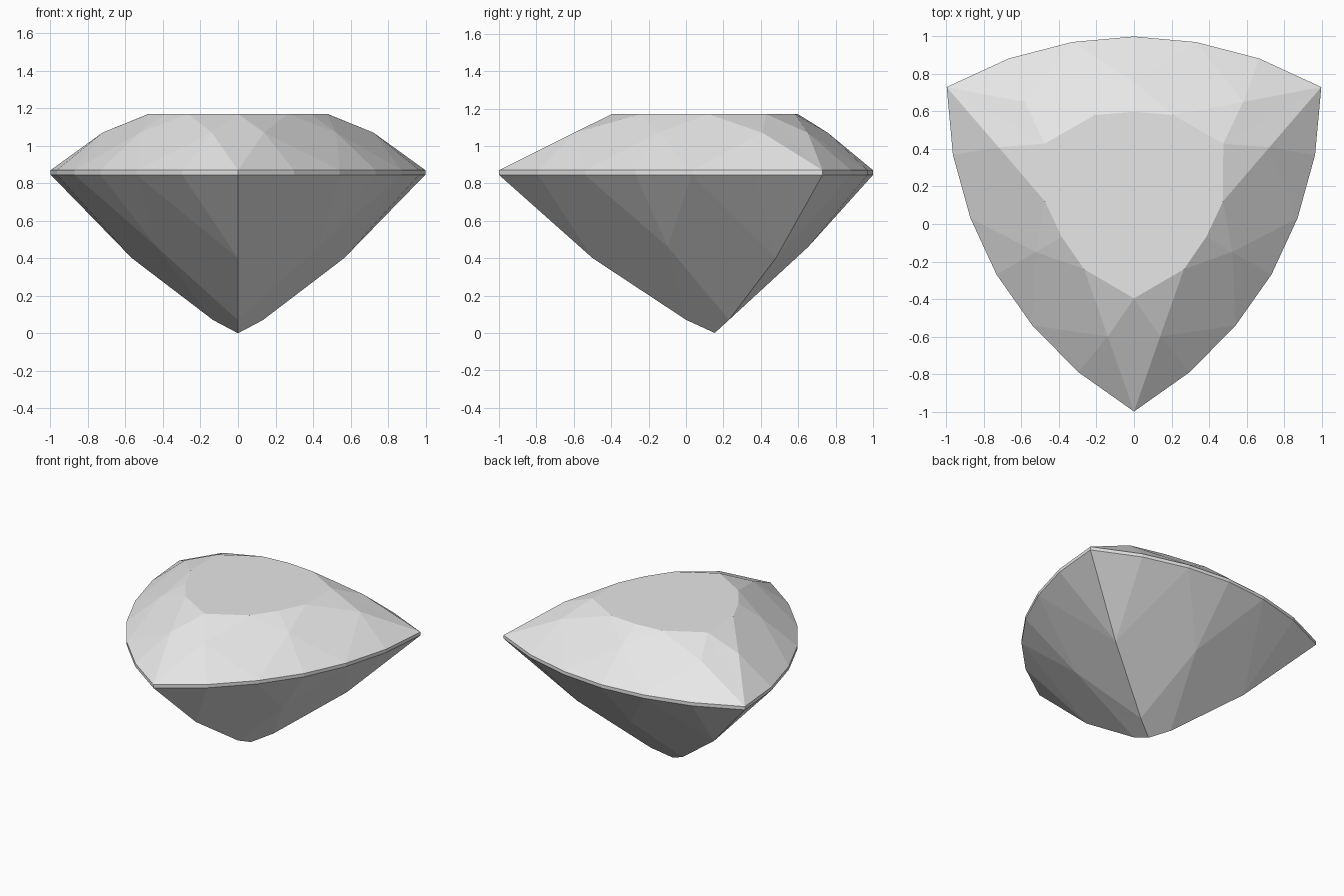
import bpy
import bmesh
from math import sin, cos, radians

cube = bpy.data.objects.get("Cube")
if cube:
    bpy.data.objects.remove(cube, do_unlink=True)

CENTRE_Y = 0.1535
TABLE_Z, CROWN_Z, GIRDLE_TOP, GIRDLE_LOW = 1.17, 1.07, 0.87, 0.845

# Girdle outline: (angle from a corner, radius) up to the middle of a side
outline = [(0, 1.1535), (17.5, 0.989), (38, 0.881), (60, 0.8465)]
top = [(a, r, GIRDLE_TOP) for a, r in outline]
low = [(a, r, GIRDLE_LOW) for a, r in outline]

# Table edge and crown break points
centre = (0, 0, TABLE_Z)
table = [(0, 0.55, TABLE_Z), (34, 0.476, TABLE_Z), (60, 0.445, TABLE_Z)]
crown_corner = (10.5, 0.766, CROWN_Z)
crown_middle = (60, 0.605, CROWN_Z)

# Pavilion break points and tip
ridge = (0, 0.653, 0.40)
belly = (60, 0.50, 0.46)
culet = (0, 0.153, 0.07)
culet_middle = (60, 0.0765, 0.07)
tip = (0, 0, 0)

# Facets of one sixth of the stone
facets = [
    [centre, *table],
    [table[0], crown_corner, top[0]],
    [table[0], table[1], crown_corner],
    [table[1], table[2], crown_middle],
    [table[1], crown_corner, top[2], crown_middle],
    [crown_corner, top[0], top[1]],
    [crown_corner, top[1], top[2]],
    [crown_middle, top[2], top[3]],
    [ridge, low[0], low[1]],
    [ridge, low[1], low[2]],
    [ridge, low[2], belly, culet],
    [belly, low[2], low[3]],
    [culet, belly, culet_middle],
    [culet, culet_middle, tip],
]
# Girdle band
for i in range(3):
    facets.append([top[i], top[i + 1], low[i + 1], low[i]])


def place(point, turn, side):
    angle, radius, z = point
    a = radians(-90 + turn + side * angle)
    return (radius * cos(a), CENTRE_Y + radius * sin(a), z)


# Mirror the sixth and turn it round the three corners
bm = bmesh.new()
for turn in (0, 120, 240):
    for side in (1, -1):
        for facet in facets:
            bm.faces.new([bm.verts.new(place(p, turn, side)) for p in facet])
bmesh.ops.remove_doubles(bm, verts=bm.verts, dist=0.0005)

# Join the halves of facets that cross a mirror line
bmesh.ops.dissolve_limit(bm, angle_limit=radians(1), verts=bm.verts, edges=bm.edges)
bmesh.ops.recalc_face_normals(bm, faces=bm.faces)

mesh = bpy.data.meshes.new("cut_gemstone")
bm.to_mesh(mesh)
bm.free()
gem = bpy.data.objects.new("cut_gemstone", mesh)
bpy.context.collection.objects.link(gem)

# Plain pale grey
colour = (0.8, 0.8, 0.8, 1)
mat = bpy.data.materials.new("pale_grey")
mat.use_nodes = True
mat.diffuse_color = colour
for node in mat.node_tree.nodes:
    if node.type == "BSDF_PRINCIPLED":
        node.inputs["Base Color"].default_value = colour
mesh.materials.append(mat)
